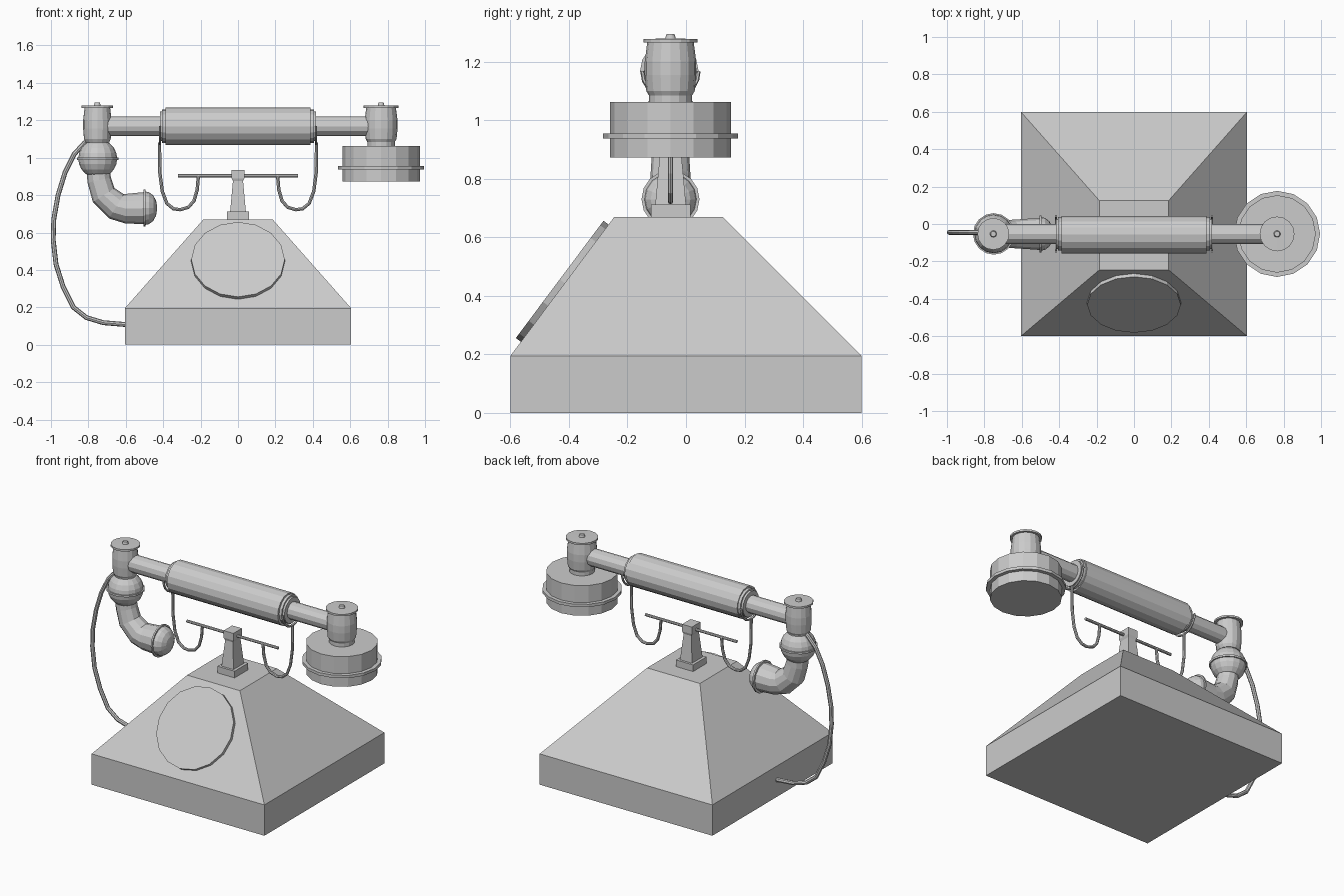
import bpy, bmesh, math
from mathutils import Vector, Matrix

if "Cube" in bpy.data.objects:
    bpy.data.objects.remove(bpy.data.objects["Cube"])

Y = -0.053  # depth of the handset axis


def finish(name, bm):
    bmesh.ops.remove_doubles(bm, verts=bm.verts, dist=1e-5)
    bmesh.ops.recalc_face_normals(bm, faces=bm.faces)
    me = bpy.data.meshes.new(name)
    bm.to_mesh(me)
    bm.free()
    ob = bpy.data.objects.new(name, me)
    bpy.context.collection.objects.link(ob)
    return ob


def skin(name, rings):
    """Bridge consecutive rings of points and cap both ends."""
    bm = bmesh.new()
    rows = [[bm.verts.new(p) for p in r] for r in rings]
    n = len(rows[0])
    for a, b in zip(rows, rows[1:]):
        for i in range(n):
            j = (i + 1) % n
            bm.faces.new((a[i], a[j], b[j], b[i]))
    bm.faces.new(rows[0])
    bm.faces.new(rows[-1])
    return finish(name, bm)


def rect(x, y0, y1, z):
    return [(-x, y0, z), (x, y0, z), (x, y1, z), (-x, y1, z)]


def lathe(name, origin, axis, profile, sides=16):
    """Profile is (radius, distance along the axis)."""
    rot = Vector((0, 0, 1)).rotation_difference(Vector(axis)).to_matrix()
    step = 2 * math.pi / sides
    return skin(name, [[Vector(origin) + rot @ Vector((r * math.cos(i * step), r * math.sin(i * step), h))
                        for i in range(sides)] for r, h in profile])


def sweep(name, pts, radii, side=(0, 1, 0), sides=8):
    """Tube along a planar path; side is the normal of that plane."""
    pts, side = [Vector(p) for p in pts], Vector(side)
    rings = []
    for k, p in enumerate(pts):
        t = (pts[min(k + 1, len(pts) - 1)] - pts[max(k - 1, 0)]).normalized()
        n = t.cross(side)
        rings.append([p + radii[k] * (n * math.cos(a) + side * math.sin(a))
                      for a in (2 * math.pi * i / sides for i in range(sides))])
    return skin(name, rings)


# Body: plinth and sloping housing
skin("base_plinth", [rect(.605, -.6, .6, 0), rect(.605, -.6, .6, .195)])
skin("housing", [rect(.605, -.6, .6, .195), rect(.185, -.245, .125, .67)])

# Dial lying on the front slope
lathe("dial", (0, -.41, .44), (0, -.801, .599), [(.25, -.01), (.25, .027)])

# Cradle post and crossbar
skin("post_foot", [rect(.06, -.12, .015, .67), rect(.06, -.12, .015, .712)])
skin("post", [rect(.042, -.105, .0, .712), rect(.027, -.09, -.015, .875),
              rect(.034, -.095, -.01, .89), rect(.034, -.095, -.01, .935)])
sweep("crossbar", [(-.32, Y, .903), (.32, Y, .903)], [.009] * 2)

# Handset grip with stepped collars and thinner rods
lathe("grip", (0, -.057, 1.168), (1, 0, 0), [(.1, -.388), (.1, .388)])
lathe("handle_rod", (0, Y, 1.168), (1, 0, 0), [(.053, -.74), (.053, .75)], 12)

for s, tag in ((-1, "left"), (1, "right")):
    lathe(tag + "_collar", (s * .38, Y, 1.168), (s, 0, 0),
          [(.09, 0), (.09, .025), (.08, .025), (.08, .038)])
    # Half ring under the collar and hanging wire loop
    sweep(tag + "_rest_ring",
          [(s * .417, Y + .096 * math.cos(a), 1.168 - .096 * math.sin(a))
           for a in (math.pi * i / 10 for i in range(11))], [.007] * 11, (1, 0, 0), 6)
    loop = [(.42, 1.08), (.418, .92), (.405, .82), (.38, .755), (.345, .727), (.31, .722),
            (.265, .735), (.235, .77), (.218, .83), (.212, .903)]
    sweep(tag + "_rest_wire", [(s * x, Y, z) for x, z in loop], [.009] * len(loop))

# Barrel heads with flanged caps and knobs
for tag, x, w, z0 in (("mouth", -.752, .076, 1.08), ("ear", .765, .088, 1.06)):
    lathe(tag + "_barrel", (x, Y, 0), (0, 0, 1),
          [(w * .84, z0), (w * .84, 1.085), (w * .94, 1.10), (w, 1.155), (w, 1.2), (w * .9, 1.268)])
    lathe(tag + "_cap", (x, Y, 0), (0, 0, 1),
          [(.085 if x < 0 else .093, 1.266), (.085 if x < 0 else .093, 1.278),
           (.018, 1.279), (.014, 1.294)])

# Earpiece drum with rim
lathe("earpiece", (.765, Y, 0), (0, 0, 1),
      [(.207, .872), (.207, .937), (.23, .937), (.23, .955), (.207, .955), (.207, 1.063)])

# Mouthpiece: ball joint, bent horn, end dome
ball = [(.104 * math.cos(a), .995 + .104 * math.sin(a))
        for a in (math.pi * (i / 10 - .5) * .92 for i in range(11))]
lathe("ball_joint", (-.75, Y, 0), (0, 0, 1), ball)
lathe("ball_rim", (-.75, Y, 0), (0, 0, 1), [(.111, .989), (.111, 1.001)])
sweep("horn", [(-.748, Y, .93), (-.742, Y, .88), (-.718, Y, .80), (-.65, Y, .74), (-.60, Y, .728), (-.5, Y, .73)],
      [.062, .064, .069, .076, .079, .086], sides=12)
lathe("horn_rim", (-.505, Y, .73), (1, 0, 0), [(.099, 0), (.099, .01)])
lathe("horn_dome", (-.5, Y, .73), (1, 0, 0),
      [(.09, 0), (.085, .025), (.068, .047), (.04, .062), (.01, .067)])

# Cord from the mouthpiece to the base
cord = [(-.77, 1.1), (-.82, 1.08), (-.875, 1.02), (-.925, .92), (-.962, .8), (-.985, .67), (-.988, .56),
        (-.973, .43), (-.935, .31), (-.88, .2), (-.81, .145), (-.72, .118), (-.59, .107)]
sweep("cord", [(x, Y + .008, z) for x, z in cord], [.013] * len(cord))
